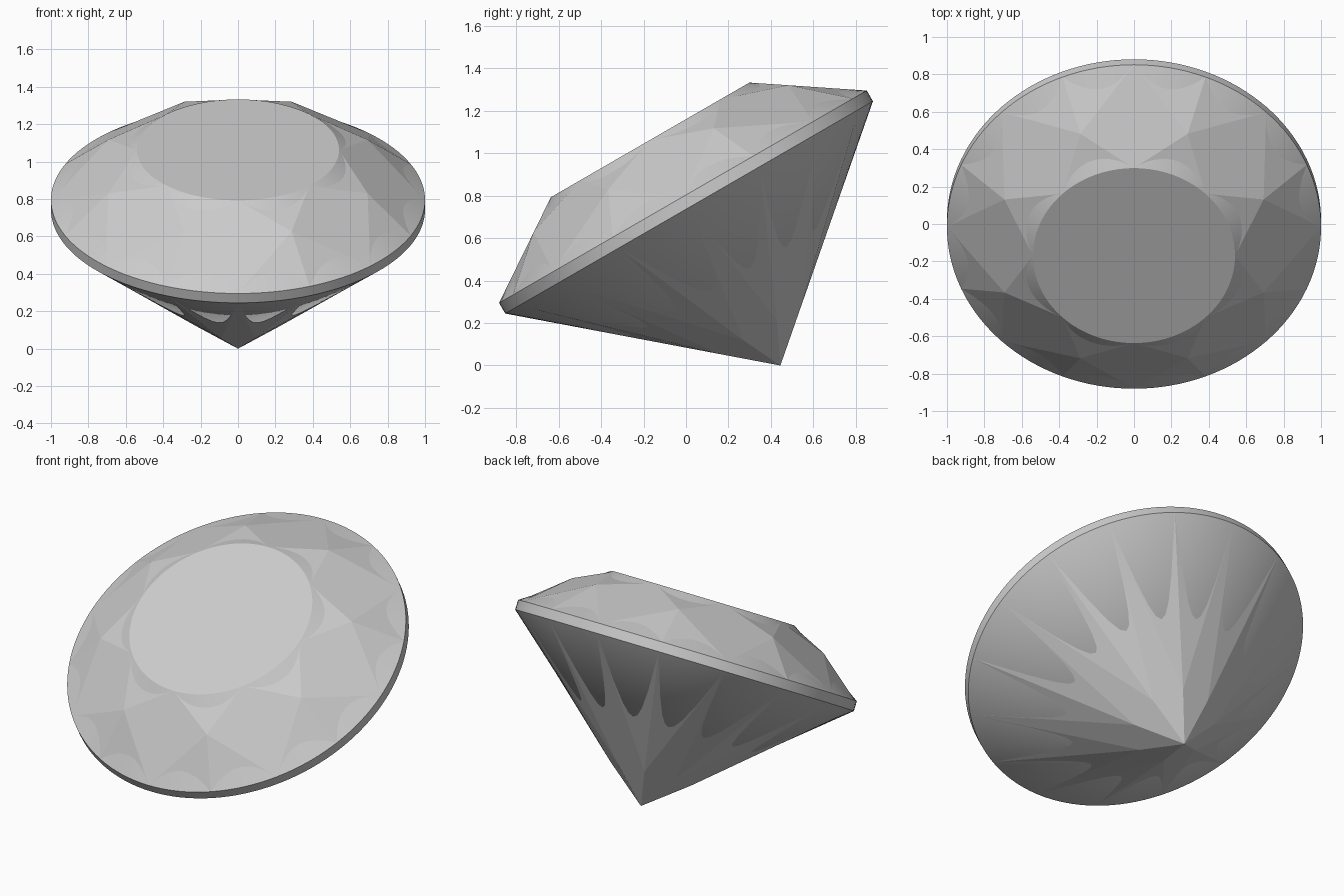
import bpy, bmesh, math
from mathutils import Matrix

if "Cube" in bpy.data.objects:
    bpy.data.objects.remove(bpy.data.objects["Cube"])

# Main proportions, measured along the gem axis from the bottom point
PAV, BELT, CROWN = 0.86, 0.058, 0.309
R_TABLE, R_STAR, R_LOW = 0.54, 0.75, 0.24
H1 = PAV + BELT
H2 = H1 + CROWN
PLACE = Matrix.Translation((0, 0.4445, 0.0)) @ Matrix.Rotation(math.radians(30), 4, 'X')


def make_object(name, bm):
    bmesh.ops.recalc_face_normals(bm, faces=bm.faces)
    me = bpy.data.meshes.new(name)
    bm.to_mesh(me)
    bm.free()
    ob = bpy.data.objects.new(name, me)
    bpy.context.collection.objects.link(ob)
    me.transform(PLACE)
    return ob


def ring(bm, r, h, n, offset=0.0):
    out = []
    for i in range(n):
        a = 2 * math.pi * (i + offset) / n
        out.append(bm.verts.new((r * math.cos(a), r * math.sin(a), h)))
    return out


# Round body: pavilion cone, girdle band, crown cone and round table
bm = bmesh.new()
N = 128
tip = bm.verts.new((0, 0, 0))
rings = [ring(bm, r, h, N) for r, h in ((1, PAV), (1, H1), (R_TABLE, H2))]
for i in range(N):
    j = (i + 1) % N
    bm.faces.new((tip, rings[0][j], rings[0][i]))
    for a, b in zip(rings, rings[1:]):
        bm.faces.new((a[i], a[j], b[j], b[i]))
bm.faces.new(rings[2])
body = make_object("round_gem_body", bm)
bpy.context.view_layer.objects.active = body
body.select_set(True)
bpy.ops.object.shade_smooth_by_angle(angle=math.radians(20))

# Cut facets: the planar facets that stand proud of the round body
bm = bmesh.new()
c = math.cos(math.pi / 8)
h_star = H2 - CROWN * (R_STAR * c - R_TABLE) / (1 - R_TABLE)
h_low = PAV * R_LOW * c
tip = bm.verts.new((0, 0, 0))
low = ring(bm, R_LOW, h_low, 8, 0.5)
g0 = ring(bm, 1, PAV, 16)
g1 = ring(bm, 1, H1, 16)
star = ring(bm, R_STAR, h_star, 8, 0.5)
table = ring(bm, R_TABLE, H2, 8)
for k in range(8):
    p, n = (k - 1) % 8, (k + 1) % 8
    a, m, b = 2 * k, 2 * k + 1, (2 * k + 2) % 16
    # kite facets above and below
    bm.faces.new((table[k], star[p], g1[a], star[k]))
    bm.faces.new((tip, low[k], g0[a], low[p]))
    # star facet beside the table
    bm.faces.new((table[k], star[k], table[n]))
    # girdle facets above, below and on the band
    for s, e in ((a, m), (m, b)):
        bm.faces.new((star[k], g1[s], g1[e]))
        bm.faces.new((low[k], g0[e], g0[s]))
        bm.faces.new((g0[s], g0[e], g1[e], g1[s]))
make_object("cut_facets", bm)
